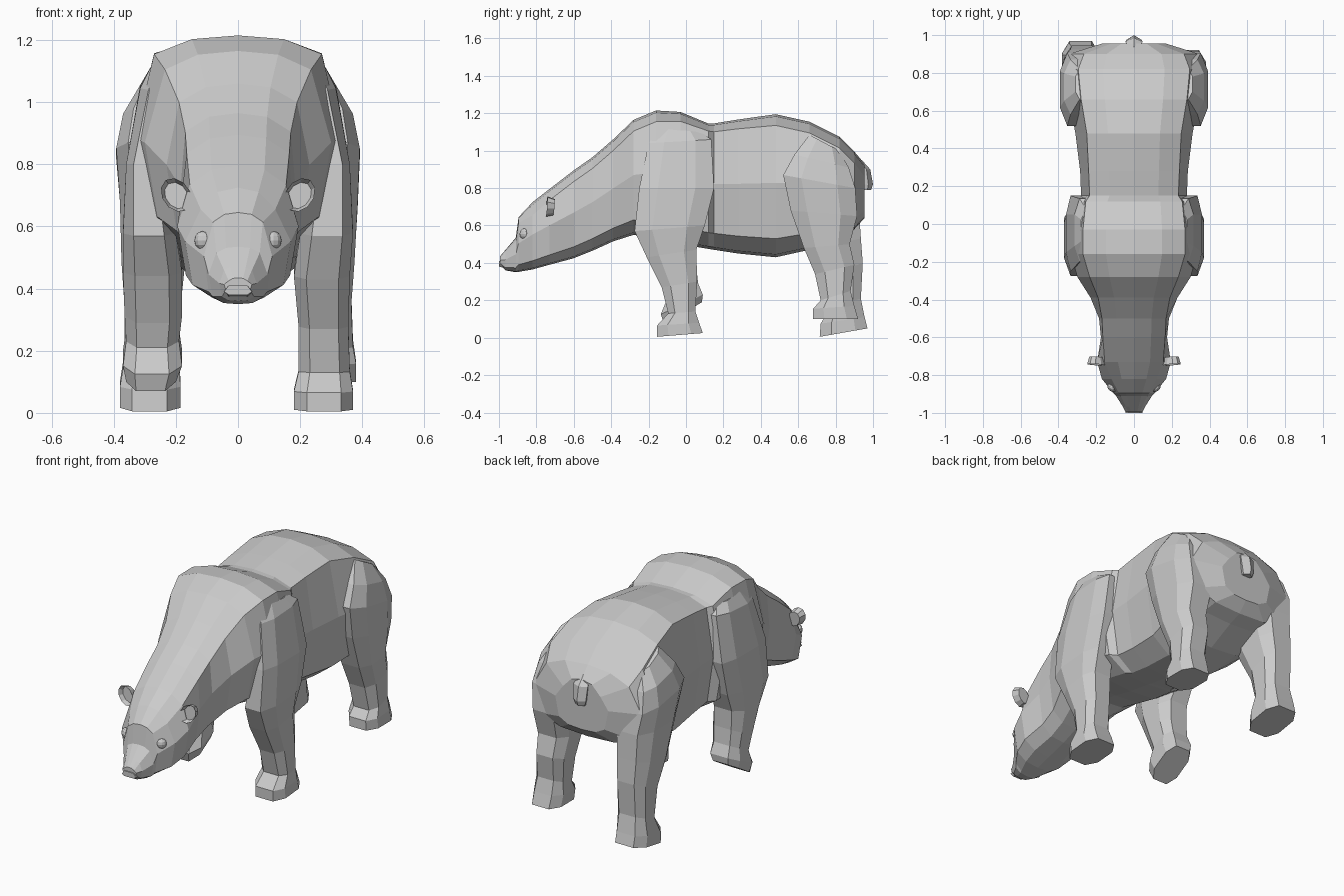
import bpy, bmesh
from math import radians
from mathutils import Matrix


def finish(name, bm):
    bmesh.ops.recalc_face_normals(bm, faces=bm.faces)
    me = bpy.data.meshes.new(name)
    bm.to_mesh(me)
    bm.free()
    ob = bpy.data.objects.new(name, me)
    bpy.context.collection.objects.link(ob)
    return ob


def loft(name, rings):
    bm = bmesh.new()
    loops = [[bm.verts.new(p) for p in r] for r in rings]
    n = len(loops[0])
    for a, b in zip(loops, loops[1:]):
        for i in range(n):
            j = (i + 1) % n
            bm.faces.new((a[i], a[j], b[j], b[i]))
    bm.faces.new(loops[0])
    bm.faces.new(loops[-1][::-1])
    return finish(name, bm)


# body, neck and head: y, top z, crease drop, crease half width, half width, bottom z
body_rows = [
    (-.995, .435, .01, .03, .045, .39),
    (-.965, .47, .01, .045, .06, .36),
    (-.91, .535, .02, .07, .095, .35),
    (-.895, .645, .03, .08, .11, .352),
    (-.82, .725, .07, .12, .17, .365),
    (-.73, .795, .06, .155, .195, .39),
    (-.60, .895, .06, .165, .175, .425),
    (-.50, .965, .06, .17, .185, .465),
    (-.39, 1.06, .06, .19, .23, .515),
    (-.28, 1.165, .06, .235, .30, .55),
    (-.16, 1.215, .06, .27, .335, .53),
    (-.03, 1.207, .05, .27, .34, .50),
    (.12, 1.145, .04, .255, .325, .475),
    (.15, 1.146, .045, .235, .28, .47),
    (.28, 1.167, .05, .24, .285, .45),
    (.48, 1.195, .06, .25, .31, .43),
    (.66, 1.155, .06, .28, .345, .47),
    (.82, 1.075, .06, .295, .37, .55),
    (.90, .995, .06, .265, .345, .58),
    (.955, .93, .07, .12, .17, .64),
]


def body_ring(y, zt, d, wt, w, zb):
    h = zt - zb
    half = [(0, zt), (.55 * wt, zt - .2 * d), (wt, zt - d), (w, zt - .48 * h),
            (.86 * w, zb + .13 * h), (.5 * w, zb + .02 * h), (0, zb)]
    return [(x, y, z) for x, z in half] + [(-x, y, z) for x, z in half[-2:0:-1]]


loft("body", [body_ring(*r) for r in body_rows])


# legs: each row is front y, front z, back y, back z, inner x, outer x
def leg_ring(s, yf, zf, yb, zb, xi, xo):
    w = xo - xi
    plan = [(.22, 0), (.80, 0), (1, .25), (1, .75), (.80, 1), (.2, 1), (0, .75), (0, .25)]
    return [(s * (xi + u * w), yf + v * (yb - yf), zf + v * (zb - zf)) for u, v in plan]


front_top = [
    (-.15, 1.12, .08, 1.10, .15, .28),
    (-.20, 1.04, .135, 1.06, .18, .315),
    (-.25, .80, .15, .80, .24, .36),
    (-.275, .57, .10, .60, .20, .37),
]
front_planted = [
    (-.21, .43, .055, .47, .18, .36),
    (-.13, .27, .06, .30, .195, .355),
    (-.095, .13, .05, .14, .195, .36),
    (-.155, .065, .07, .08, .18, .37),
    (-.155, .005, .09, .025, .18, .37),
]
front_lifted = [
    (-.20, .44, .055, .49, .18, .37),
    (-.13, .29, .055, .38, .18, .365),
    (-.10, .21, .065, .29, .19, .36),
    (-.135, .125, .09, .23, .18, .37),
    (-.115, .07, .085, .19, .20, .36),
]
hind_top = [
    (.66, 1.085, .82, 1.0, .2, .31),
    (.58, .98, .87, .91, .2, .37),
    (.52, .87, .905, .80, .2, .392),
]
hind_lifted = [
    (.56, .68, .915, .65, .17, .385),
    (.63, .48, .875, .50, .18, .375),
    (.69, .34, .90, .39, .19, .365),
    (.72, .20, .88, .25, .20, .37),
    (.68, .155, .90, .17, .195, .38),
    (.68, .10, .92, .10, .20, .38),
]
hind_planted = [
    (.57, .68, .925, .68, .16, .38),
    (.65, .47, .935, .53, .17, .375),
    (.73, .32, .945, .40, .185, .365),
    (.77, .16, .935, .21, .19, .365),
    (.72, .075, .955, .11, .185, .38),
    (.715, .005, .97, .05, .185, .38),
]
for name, s, rows in (("front_leg_right", 1, front_top + front_planted),
                      ("front_leg_left", -1, front_top + front_lifted),
                      ("hind_leg_right", 1, hind_top + hind_lifted),
                      ("hind_leg_left", -1, hind_top + hind_planted)):
    loft(name, [leg_ring(s, *r) for r in rows])

for s, side in ((1, "right"), (-1, "left")):
    # ear: thick oval disc with a hollowed front face, leaning outwards
    bm = bmesh.new()
    bmesh.ops.create_cone(bm, cap_ends=True, segments=10, radius1=.045, radius2=.056, depth=.04)
    cup = max(bm.faces, key=lambda f: f.calc_center_median().z)
    bmesh.ops.inset_region(bm, faces=[cup], thickness=.012)
    bmesh.ops.translate(bm, verts=cup.verts, vec=(0, 0, -.025))
    ear = finish("ear_" + side, bm)
    ear.matrix_world = (Matrix.Translation((s * .198, -.725, .70))
                        @ Matrix.Rotation(radians(s * 35), 4, 'Y')
                        @ Matrix.Rotation(radians(85), 4, 'X')
                        @ Matrix.Diagonal((.8, 1.05, 1, 1)))
    # eye: flattened ball
    bm = bmesh.new()
    bmesh.ops.create_uvsphere(bm, u_segments=10, v_segments=6, radius=.03)
    eye = finish("eye_" + side, bm)
    eye.location = (s * .115, -.865, .555)
    eye.rotation_euler = (0, 0, radians(s * 40))
    eye.scale = (.95, .75, 1)

# nose
loft("nose", [[(-.03, y, t), (.03, y, t), (.045, y, t - .02), (.03, y, b), (-.03, y, b), (-.045, y, t - .02)]
              for y, t, b in ((-1.0, .41, .38), (-.96, .415, .37))])

# tail
loft("tail", [[(-w, y0, z), (0, y1, z), (w, y0, z), (w * .6, y0 - .05, z), (-w * .6, y0 - .05, z)]
              for z, w, y0, y1 in ((.95, .03, .92, .94), (.90, .045, .965, .985),
                                   (.82, .04, .975, 1.0), (.79, .03, .97, .99))])
